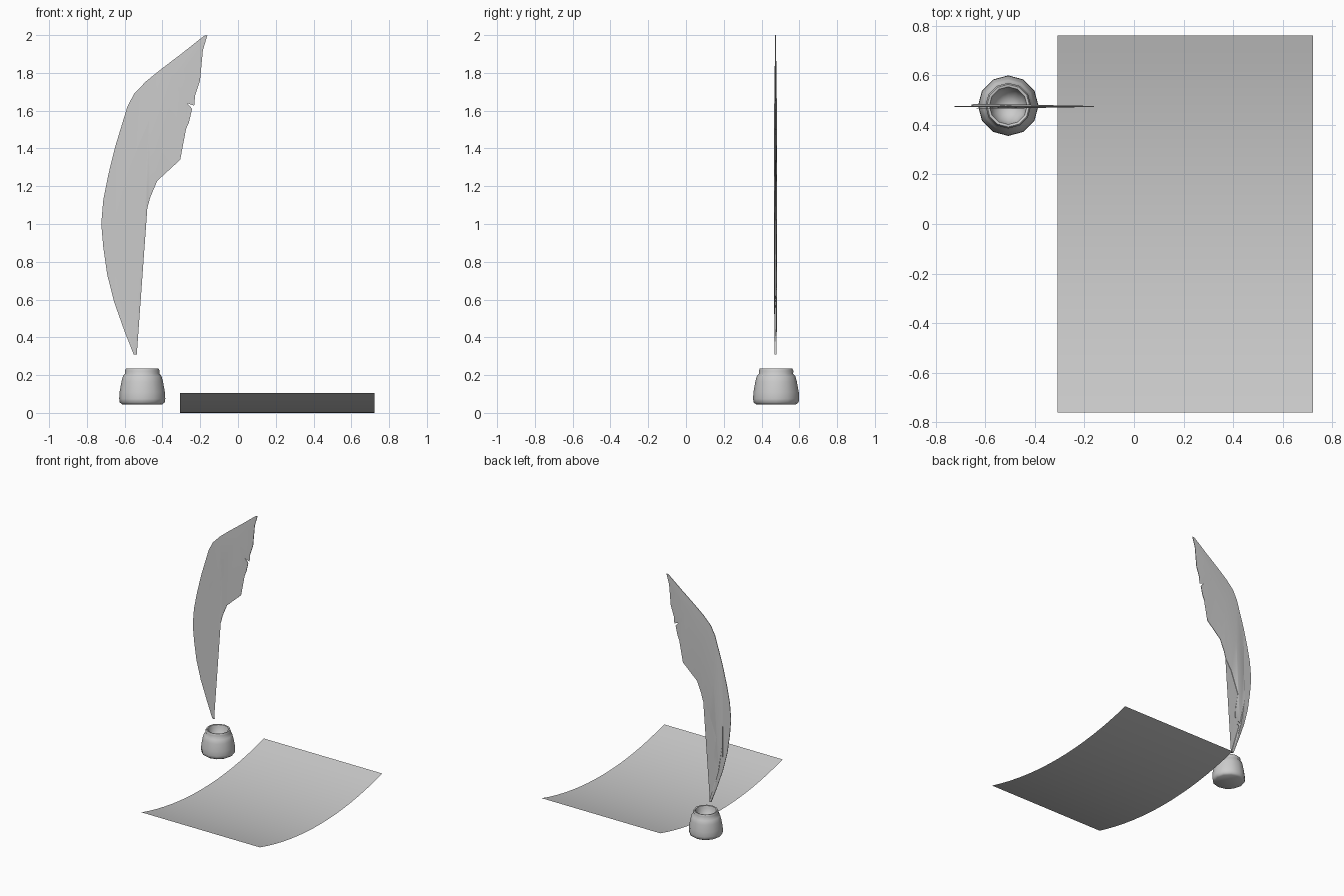
import bpy, bmesh, math

if "Cube" in bpy.data.objects:
    bpy.data.objects.remove(bpy.data.objects["Cube"])


def finish(name, bm, angle):
    bmesh.ops.recalc_face_normals(bm, faces=bm.faces)
    mesh = bpy.data.meshes.new(name)
    bm.to_mesh(mesh)
    bm.free()
    ob = bpy.data.objects.new(name, mesh)
    bpy.context.collection.objects.link(ob)
    bpy.ops.object.select_all(action='DESELECT')
    ob.select_set(True)
    bpy.context.view_layer.objects.active = ob
    bpy.ops.object.shade_smooth_by_angle(angle=math.radians(angle))
    return ob


# Paper: a single sheet sagging in the middle along y
bm = bmesh.new()
SEG = 16
rows = []
for i in range(SEG + 1):
    y = -0.76 + 1.52 * i / SEG
    z = 0.105 * (y / 0.76) ** 2
    rows.append([bm.verts.new((x, y, z)) for x in (-0.308, 0.722)])
for a, b in zip(rows, rows[1:]):
    bm.faces.new((a[0], a[1], b[1], b[0]))
paper = finish("paper", bm, 40)
if paper.data.polygons[0].normal.z < 0:
    paper.data.flip_normals()

# Inkwell: turned profile (radius, height) with a hollow bowl
WELL = [(0, .045), (.105, .045), (.119, .055), (.122, .075), (.12, .11),
        (.11, .165), (.102, .195), (.09, .208), (.092, .222), (.086, .235),
        (.076, .233), (.072, .215), (.06, .17), (.03, .145), (0, .14)]
SIDES = 12
bm = bmesh.new()
rings = []
for r, z in WELL:
    n = SIDES if r else 1
    rings.append([bm.verts.new((-.507 + r * math.cos(2 * math.pi * k / n),
                                .477 + r * math.sin(2 * math.pi * k / n), z))
                  for k in range(n)])
for a, b in zip(rings, rings[1:]):
    for k in range(SIDES):
        j = (k + 1) % SIDES
        quad = [a[k % len(a)], a[j % len(a)], b[j % len(b)], b[k % len(b)]]
        bm.faces.new(list(dict.fromkeys(quad)))
finish("inkwell", bm, 50)

# Feather: left edge, torn right edge and raised spine, in hundredths (x, z)
LEFT = [(-60, 43), (-65.5, 58.5), (-69.2, 73), (-71.3, 87.5), (-72.4, 100),
        (-71.3, 113), (-68.7, 126), (-65, 141), (-58.6, 162), (-55, 169),
        (-48.6, 175.6), (-40, 182.5), (-29.6, 190.4), (-18, 199.6)]
RIGHT = [(-60.8, 55.7), (-58.8, 56.8), (-61.8, 58.9), (-59.7, 59.4),
         (-61.5, 60.5), (-57.2, 62), (-57.6, 70), (-59.2, 78), (-59.7, 82.7),
         (-53.4, 100), (-48, 108.5), (-46.5, 114), (-42.8, 122.8),
         (-30.6, 134), (-30.2, 140), (-30.6, 146), (-35.5, 149.3),
         (-29.6, 147), (-29.3, 147.8), (-36, 149.9), (-27.5, 150.3),
         (-25.9, 154), (-24.3, 161), (-26.9, 164), (-23.2, 162.6),
         (-27, 165.2), (-24, 165.4), (-22.7, 168), (-20.1, 176), (-18.6, 192)]
SPINE = [(-54.5, 30.8), (-62.3, 58), (-65.5, 80), (-64.5, 105), (-57.5, 130),
         (-47, 155), (-34, 177), (-16.2, 200)]
LEFT = [(-55.2, 30.9)] + LEFT
RIGHT = [(-53.6, 30.8)] + RIGHT
SPINE_HALF = [.006, .007, .008, .009, .009, .008, .005, .002]

bm = bmesh.new()


def row(points, halves):
    return [bm.verts.new((x / 100, .474 + h, z / 100))
            for (x, z), h in zip(points, halves)]


def edge_halves(points):
    return [.005 if i == 0 else .002 for i in range(len(points))]


skins = []
for s in (-1, 1):
    left = row(LEFT, [s * h for h in edge_halves(LEFT)])
    right = row(RIGHT, [s * h for h in edge_halves(RIGHT)])
    spine = row(SPINE, [s * h for h in SPINE_HALF])
    for side in (left, right):
        bm.faces.new(side + spine[::-1])
    skins.append([spine[0]] + left + [spine[-1]] + right[::-1])
bmesh.ops.triangulate(bm, faces=bm.faces[:], ngon_method='BEAUTY')

# Thin wall around the feather outline
n = len(skins[0])
for i in range(n):
    j = (i + 1) % n
    bm.faces.new((skins[0][i], skins[0][j], skins[1][j], skins[1][i]))
finish("feather", bm, 30)
